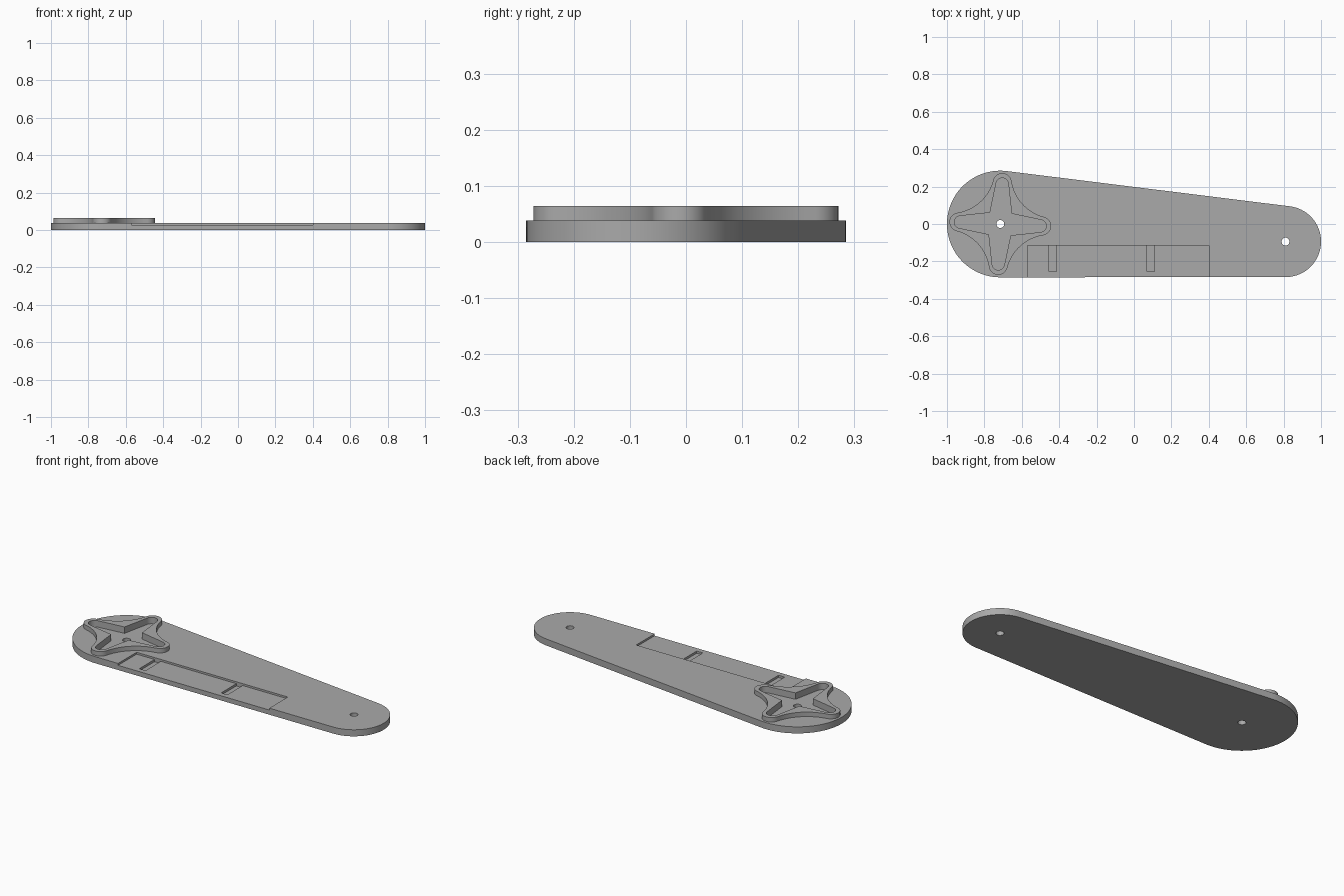
import bpy, bmesh
from math import sin, cos, pi, radians, atan2, hypot, sqrt, asin
from mathutils import Matrix

cube = bpy.data.objects.get("Cube")
if cube:
    bpy.data.objects.remove(cube, do_unlink=True)

grey = bpy.data.materials.new("plain grey")
grey.use_nodes = True
colour = (0.4, 0.4, 0.4, 1)
grey.diffuse_color = colour
grey.node_tree.nodes["Principled BSDF"].inputs["Base Color"].default_value = colour

HUB = (-0.715, 0.0)
PIVOT = (0.81, -0.094)
TOP, RIM_TOP, FLOOR, SLOT_FLOOR = 0.038, 0.064, 0.027, 0.014


def arc(cx, cy, r, a0, a1, n):
    """Points along an arc, angles in radians."""
    return [(cx + r * cos(a0 + (a1 - a0) * i / n),
             cy + r * sin(a0 + (a1 - a0) * i / n)) for i in range(n + 1)]


def prism(name, pts, z0, z1):
    """Extrude a closed outline between two heights."""
    bm = bmesh.new()
    face = bm.faces.new([bm.verts.new((x, y, z0)) for x, y in pts])
    ext = bmesh.ops.extrude_face_region(bm, geom=[face])
    for v in ext["geom"]:
        if isinstance(v, bmesh.types.BMVert):
            v.co.z = z1
    bmesh.ops.recalc_face_normals(bm, faces=bm.faces)
    mesh = bpy.data.meshes.new(name)
    bm.to_mesh(mesh)
    bm.free()
    mesh.materials.append(grey)
    obj = bpy.data.objects.new(name, mesh)
    bpy.context.collection.objects.link(obj)
    return obj


def box(name, x0, x1, y0, y1, z0, z1):
    return prism(name, [(x0, y0), (x1, y0), (x1, y1), (x0, y1)], z0, z1)


def boolean(target, other, operation):
    """Apply a boolean and discard the tool object."""
    mod = target.modifiers.new("cut", "BOOLEAN")
    mod.operation, mod.solver, mod.object = operation, "EXACT", other
    bpy.context.view_layer.objects.active = target
    bpy.ops.object.modifier_apply(modifier=mod.name)
    bpy.data.objects.remove(other, do_unlink=True)


def four_arms(quarter):
    """Repeat one arm around the hub with its slight clockwise twist."""
    pts = []
    for k in range(4):
        a = k * pi / 2 - radians(2.8)
        pts += [(HUB[0] + x * cos(a) - y * sin(a),
                 HUB[1] + x * sin(a) + y * cos(a)) for x, y in quarter]
    return pts


# Tapered arm plate: two round ends joined by their common tangents
R1, R2 = 0.285, 0.19
dx, dy = PIVOT[0] - HUB[0], PIVOT[1] - HUB[1]
lean, spread = atan2(dy, dx), asin((R1 - R2) / hypot(dx, dy))
up, down = lean + pi / 2 - spread, lean - pi / 2 + spread
outline = arc(*HUB, R1, up, down + 2 * pi, 64) + arc(*PIVOT, R2, down, up, 48)
plate = prism("arm_plate", outline, 0, TOP)

# Raised four-armed rim: round tips joined by concave flanks
tip_x, tip_r, waist = 0.222, 0.05, 0.16
D = (tip_x**2 - (waist - tip_r)**2) / (sqrt(2) * tip_x - 2 * (waist - tip_r))
c = D / sqrt(2)
t = atan2(c, c - tip_x)
flank = arc(c, c, D - waist, t + pi, 1.5 * pi - t + pi / 2 - pi / 2, 16)
flank = arc(c, c, D - waist, pi + t, pi + pi / 2 - t, 16)
rim = prism("horn_rim", four_arms(arc(tip_x, 0, tip_r, -t, t, 16) + flank[1:-1]),
            TOP - 0.005, RIM_TOP)
boolean(plate, rim, "UNION")

# Star recess inside the rim
star = arc(0.213, 0, 0.033, -radians(81), radians(81), 14) + [(0.058, 0.058)]
boolean(plate, prism("star_recess", four_arms(star), FLOOR, 0.2), "DIFFERENCE")

# Shallow edge pocket with two deeper slots
boolean(plate, box("edge_pocket", -0.57, 0.4, -0.4, -0.115, FLOOR, TOP + 0.0005), "DIFFERENCE")
for x in (-0.435, 0.09):
    boolean(plate, box("slot", x - 0.02, x + 0.02, -0.255, -0.115, SLOT_FLOOR, TOP + 0.0005),
            "DIFFERENCE")

# Through holes at both ends
for centre in (HUB, PIVOT):
    boolean(plate, prism("hole", arc(*centre, 0.021, 0, 2 * pi, 32)[:-1], -0.1, 0.2), "DIFFERENCE")

# Smooth round walls, crisp corners
bpy.ops.object.select_all(action="DESELECT")
plate.select_set(True)
bpy.context.view_layer.objects.active = plate
bpy.ops.object.shade_smooth_by_angle(angle=radians(30))
